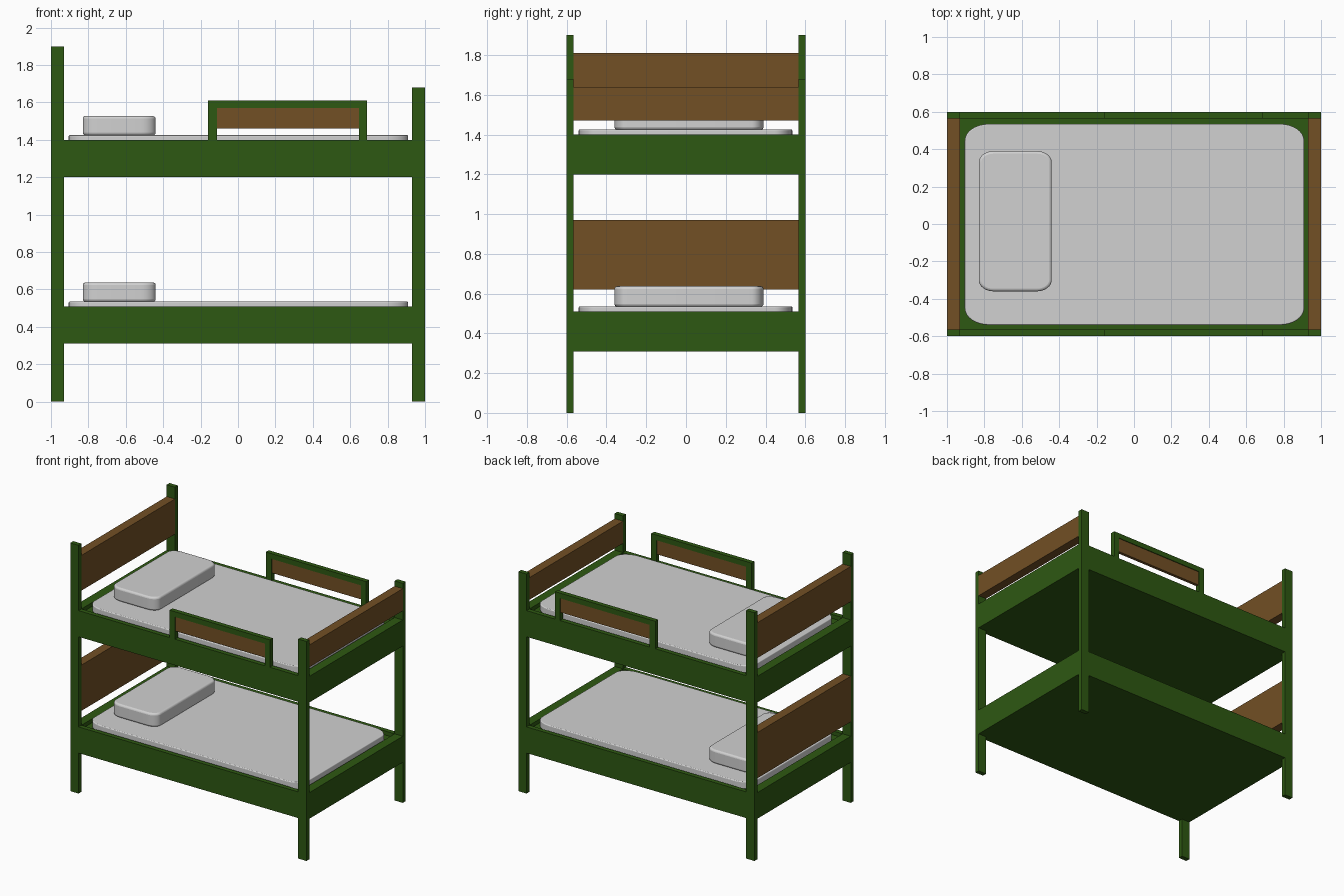
import bpy, bmesh, math

if "Cube" in bpy.data.objects:
    bpy.data.objects.remove(bpy.data.objects["Cube"], do_unlink=True)


def material(name, rgb):
    m = bpy.data.materials.new(name)
    m.use_nodes = True
    m.diffuse_color = (*rgb, 1)
    m.node_tree.nodes["Principled BSDF"].inputs["Base Color"].default_value = (*rgb, 1)
    return m


GREEN = material("green paint", (0.027, 0.098, 0.006))
BROWN = material("brown wood", (0.17, 0.08, 0.018))
WHITE = material("white bedding", (0.64, 0.64, 0.64))


def finish(name, bm, mat):
    mesh = bpy.data.meshes.new(name)
    bmesh.ops.recalc_face_normals(bm, faces=bm.faces)
    bm.to_mesh(mesh)
    bm.free()
    mesh.materials.append(mat)
    obj = bpy.data.objects.new(name, mesh)
    bpy.context.collection.objects.link(obj)
    return obj


def box(name, x, y, z, mat):
    """Box between pairs of limits."""
    bm = bmesh.new()
    bmesh.ops.create_cube(bm, size=1)
    for v in bm.verts:
        v.co = [lim[0] if c < 0 else lim[1] for c, lim in zip(v.co, (x, y, z))]
    return finish(name, bm, mat)


def cushion(name, x, y, z, corner, edge):
    """Rounded slab: oval corners in plan, softened rims."""
    bm = bmesh.new()
    cx, cy = sum(x) / 2, sum(y) / 2
    hx, hy = (x[1] - x[0]) / 2, (y[1] - y[0]) / 2
    rx, ry = corner
    ring = []
    for q, (sx, sy) in enumerate(((1, 1), (-1, 1), (-1, -1), (1, -1))):
        for i in range(9):
            a = math.pi / 2 * (q + i / 8)
            ring.append(bm.verts.new((cx + sx * (hx - rx) + rx * math.cos(a),
                                      cy + sy * (hy - ry) + ry * math.sin(a), z[0])))
    base = bm.faces.new(ring)
    top = bmesh.ops.extrude_face_region(bm, geom=[base])["geom"]
    for v in top:
        if isinstance(v, bmesh.types.BMVert):
            v.co.z = z[1]
    obj = finish(name, bm, WHITE)
    bevel = obj.modifiers.new("soft rim", "BEVEL")
    bevel.width, bevel.segments = edge, 3
    bevel.limit_method, bevel.angle_limit = "ANGLE", math.radians(50)
    bpy.ops.object.select_all(action="DESELECT")
    obj.select_set(True)
    bpy.context.view_layer.objects.active = obj
    bpy.ops.object.shade_smooth_by_angle(angle=math.radians(40))


IN_X, IN_Y = 0.93, 0.565          # inner faces of the posts
SIDES = (("front", -1), ("back", 1))


def side_y(s, inner=IN_Y, outer=0.6):
    return sorted((s * inner, s * outer))


# Corner posts, taller at the head end
for side, s in SIDES:
    box(f"head_post_{side}", (-1, -IN_X), side_y(s), (0, 1.9), GREEN)
    box(f"foot_post_{side}", (IN_X, 1), side_y(s), (0, 1.68), GREEN)

# Two bunks: rails, base, mattress and pillow
for level, low in (("lower", 0.31), ("upper", 1.2)):
    top = low + 0.2
    for side, s in SIDES:
        box(f"{level}_rail_{side}", (-IN_X, IN_X), side_y(s), (low, top), GREEN)
    for end, s in (("head", -1), ("foot", 1)):
        box(f"{level}_rail_{end}", sorted((s * IN_X, s)), (-IN_Y, IN_Y), (low, top), GREEN)
    box(f"{level}_base", (-IN_X, IN_X), (-IN_Y, IN_Y), (low, top - 0.03), GREEN)
    cushion(f"{level}_mattress", (-0.905, 0.91), (-0.54, 0.535),
            (top - 0.03, top + 0.025), (0.13, 0.09), 0.006)
    cushion(f"{level}_pillow", (-0.83, -0.44), (-0.36, 0.39),
            (top + 0.024, top + 0.127), (0.08, 0.06), 0.014)

# End boards
box("lower_headboard", (-1, -IN_X), (-IN_Y, IN_Y), (0.62, 0.97), BROWN)
box("upper_headboard", (-1, -IN_X), (-IN_Y, IN_Y), (1.54, 1.81), BROWN)
box("upper_footboard", (IN_X, 1), (-IN_Y, IN_Y), (1.47, 1.64), BROWN)

# Guard rails on both sides of the upper bunk
for side, s in SIDES:
    box(f"guard_upright_head_{side}", (-0.16, -0.113), side_y(s), (1.4, 1.57), GREEN)
    box(f"guard_upright_foot_{side}", (0.647, 0.69), side_y(s), (1.4, 1.57), GREEN)
    box(f"guard_top_{side}", (-0.16, 0.69), side_y(s), (1.57, 1.61), GREEN)
    box(f"guard_panel_{side}", (-0.113, 0.647), side_y(s, 0.571, 0.594), (1.46, 1.57), BROWN)
